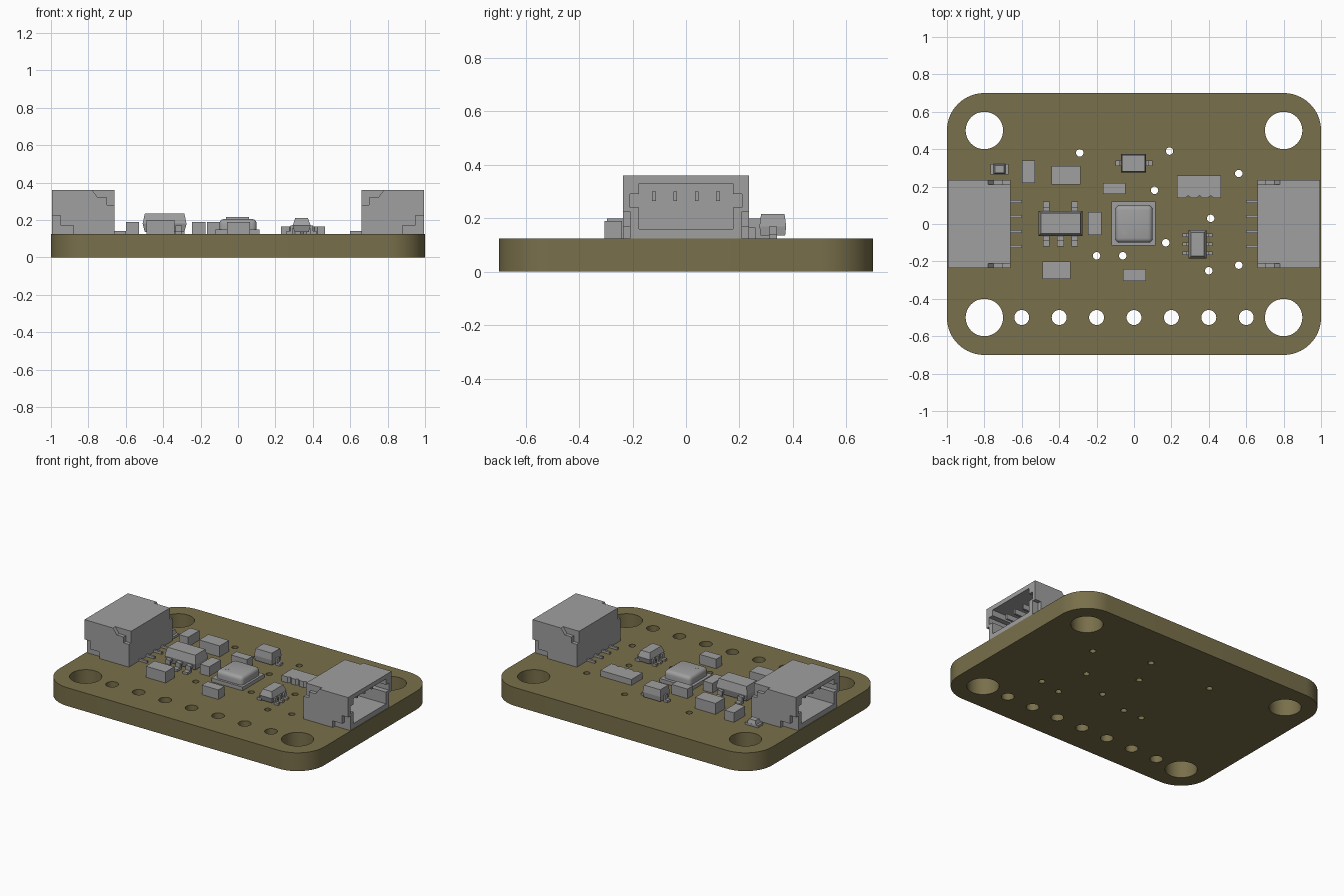
import bpy
import bmesh
from math import cos, sin, pi
from mathutils import Vector

default = bpy.data.objects.get("Cube")
if default:
    bpy.data.objects.remove(default, do_unlink=True)


def material(name, colour):
    mat = bpy.data.materials.new(name)
    mat.use_nodes = True
    mat.diffuse_color = colour
    mat.node_tree.nodes["Principled BSDF"].inputs["Base Color"].default_value = colour
    return mat


olive = material("olive board", (0.19, 0.16, 0.07, 1))
grey = material("component grey", (0.35, 0.35, 0.35, 1))
TOP = 0.125  # upper surface of the board


def finish(bm, name, mat=grey, smooth=False):
    bmesh.ops.recalc_face_normals(bm, faces=bm.faces)
    mesh = bpy.data.meshes.new(name)
    bm.to_mesh(mesh)
    bm.free()
    mesh.materials.append(mat)
    obj = bpy.data.objects.new(name, mesh)
    bpy.context.collection.objects.link(obj)
    if smooth:
        bpy.ops.object.select_all(action="DESELECT")
        obj.select_set(True)
        bpy.context.view_layer.objects.active = obj
        bpy.ops.object.shade_smooth_by_angle()
    return obj


def loft(bm, loops):
    """Skin a stack of equal loops and cap both ends."""
    rings = [[bm.verts.new(p) for p in loop] for loop in loops]
    for low, high in zip(rings, rings[1:]):
        for i in range(len(low)):
            j = (i + 1) % len(low)
            bm.faces.new((low[i], low[j], high[j], high[i]))
    bm.faces.new(rings[0][::-1])
    bm.faces.new(rings[-1])


def prism(bm, outline, axis, start, end):
    """Extrude a flat outline along one axis."""
    def place(point, depth):
        coords = list(point)
        coords.insert("xyz".index(axis), depth)
        return coords
    loft(bm, [[place(p, d) for p in outline] for d in (start, end)])


def box(bm, x, y, z):
    prism(bm, [(x[0], y[0]), (x[1], y[0]), (x[1], y[1]), (x[0], y[1])], "z", *z)


def tapered(bm, x, y, levels):
    """Rectangular body whose sides move in by an inset at each height."""
    loops = []
    for z, inset in levels:
        a, b, c, d = x[0] + inset, x[1] - inset, y[0] + inset, y[1] - inset
        loops.append([(a, c, z), (b, c, z), (b, d, z), (a, d, z)])
    loft(bm, loops)


def gull_leg(bm, axis, centre, width, root, tip):
    """Bent lead running from a package side down to the board."""
    step = (tip - root) / 2
    mid, t = root + step, 0.012 if tip > root else -0.012
    side = [(root, 0.17), (mid, 0.17), (mid, TOP + 0.015), (tip, TOP + 0.015),
            (tip, TOP), (mid - t, TOP), (mid - t, 0.155), (root, 0.155)]
    prism(bm, side, axis, centre - width / 2, centre + width / 2)


# Board with rounded corners, mounting holes, header holes and vias
def circle(cx, cy, r, n):
    return [(cx + r * cos(2 * pi * i / n), cy + r * sin(2 * pi * i / n)) for i in range(n)]


outline = []
for quarter, (sx, sy) in enumerate([(1, 1), (-1, 1), (-1, -1), (1, -1)]):
    for i in range(17):
        a = (quarter + i / 16) * pi / 2
        outline.append((sx * 0.8 + 0.2 * cos(a), sy * 0.5 + 0.2 * sin(a)))
loops = [outline]
loops += [circle(x, y, 0.1, 48) for x in (-0.8, 0.8) for y in (-0.5, 0.5)]
loops += [circle(i * 0.2, -0.5, 0.04, 32) for i in range(-3, 4)]
vias = [(-0.29, 0.38), (0.19, 0.39), (0.56, 0.27), (0.11, 0.18), (0.41, 0.03),
        (0.17, -0.1), (-0.06, -0.17), (-0.2, -0.17), (0.4, -0.25), (0.56, -0.22)]
loops += [circle(x, y, 0.02, 20) for x, y in vias]
bm = bmesh.new()
for loop in loops:
    verts = [bm.verts.new((x, y, 0)) for x, y in loop]
    for i, v in enumerate(verts):
        bm.edges.new((v, verts[i - 1]))
bmesh.ops.triangle_fill(bm, use_beauty=True, use_dissolve=False, edges=bm.edges[:])
extruded = bmesh.ops.extrude_face_region(bm, geom=bm.faces[:])["geom"]
top_verts = [g for g in extruded if isinstance(g, bmesh.types.BMVert)]
bmesh.ops.translate(bm, verts=top_verts, vec=(0, 0, TOP))
finish(bm, "board", olive, smooth=True)

# Side-entry connectors, one at each end
PINS = (-0.12, -0.04, 0.04, 0.12)
ROOF, FRONT, BACK, CAVITY = 0.36, 0.995, 0.66, 0.74
for side, label in ((1, "left"), (-1, "right")):
    bm = bmesh.new()
    box(bm, (BACK, CAVITY), (-0.21, 0.21), (TOP, ROOF))
    box(bm, (CAVITY, FRONT), (-0.21, 0.21), (0.33, ROOF))
    box(bm, (CAVITY, FRONT), (-0.21, 0.21), (TOP, 0.16))
    for s in (-1, 1):
        inner, outer = sorted((s * 0.175, s * 0.21))
        for z in ((0.16, 0.24), (0.29, 0.33)):
            box(bm, (CAVITY, FRONT), (inner, outer), z)
        # Stepped cheek with its upper rear and lower front corners cut away
        cheek = [(BACK, TOP), (0.88, TOP), (0.88, 0.17), (0.95, 0.17), (0.95, 0.225),
                 (FRONT, 0.225), (FRONT, ROOF), (0.78, ROOF), (0.75, 0.32),
                 (0.7, 0.32), (0.7, 0.28), (BACK, 0.28)]
        prism(bm, cheek, "y", s * 0.21, s * 0.235)
    bmesh.ops.scale(bm, vec=(side, 1, 1), verts=bm.verts)
    finish(bm, label + "_connector_housing")

    bm = bmesh.new()
    for y in PINS:
        box(bm, (0.6, BACK), (y - 0.007, y + 0.007), (TOP, 0.14))
        box(bm, (CAVITY, 0.93), (y - 0.007, y + 0.007), (0.265, 0.3))
    bmesh.ops.scale(bm, vec=(side, 1, 1), verts=bm.verts)
    finish(bm, label + "_connector_pins")

# Plain chip parts: x range, y range, top height
chips = {
    "rear_left_capacitor": ((-0.6, -0.53), (0.22, 0.34), 0.19),
    "rear_large_capacitor": ((-0.44, -0.285), (0.21, 0.31), 0.2),
    "rear_small_resistor": ((-0.165, -0.045), (0.16, 0.22), 0.19),
    "middle_capacitor": ((-0.245, -0.175), (-0.06, 0.065), 0.19),
    "front_large_capacitor": ((-0.49, -0.34), (-0.295, -0.2), 0.2),
    "front_small_capacitor": ((-0.06, 0.065), (-0.305, -0.24), 0.19),
}
for name, (x, y, height) in chips.items():
    bm = bmesh.new()
    box(bm, x, y, (TOP, height))
    finish(bm, name)

# Sensor: flat base, rounded metal lid and vent
bm = bmesh.new()
box(bm, (-0.12, 0.115), (-0.115, 0.12), (TOP, 0.15))
finish(bm, "sensor_base")
bm = bmesh.new()
box(bm, (-0.1, 0.1), (-0.1, 0.1), (0.15, 0.205))
rounded = [e for e in bm.edges if max(v.co.z for v in e.verts) > 0.2]
bmesh.ops.bevel(bm, geom=rounded, offset=0.025, segments=4, profile=0.5, affect="EDGES")
finish(bm, "sensor_lid", smooth=True)
bm = bmesh.new()
prism(bm, circle(-0.05, -0.045, 0.014, 20), "z", 0.2, 0.206)
finish(bm, "sensor_vent")

# Voltage regulator with five bent leads
bm = bmesh.new()
tapered(bm, (-0.51, -0.275), (-0.063, 0.07), [(0.135, 0.012), (0.18, 0), (0.235, 0.012)])
for x in (-0.47, -0.393, -0.316):
    gull_leg(bm, "x", x, 0.035, -0.055, -0.12)
for x in (-0.47, -0.316):
    gull_leg(bm, "x", x, 0.035, 0.06, 0.12)
finish(bm, "regulator")

# Transistor pair with six bent leads
bm = bmesh.new()
tapered(bm, (0.292, 0.388), (-0.185, -0.032), [(0.135, 0.01), (0.17, 0), (0.21, 0.014)])
for y in (-0.157, -0.108, -0.06):
    gull_leg(bm, "y", y, 0.02, 0.3, 0.26)
    gull_leg(bm, "y", y, 0.02, 0.38, 0.42)
finish(bm, "transistor_pair")

# Diode with a lead at each end
bm = bmesh.new()
tapered(bm, (-0.07, 0.065), (0.275, 0.375), [(0.135, 0.004), (0.17, 0), (0.215, 0.006)])
gull_leg(bm, "y", 0.325, 0.03, -0.06, -0.1)
gull_leg(bm, "y", 0.325, 0.03, 0.055, 0.1)
finish(bm, "diode")

# Resistor array with notches between its terminals
edge = [(0.23, 0.14)]
for x in (0.29, 0.35, 0.41):
    edge += [(x - 0.015, 0.14), (x, 0.152), (x + 0.015, 0.14)]
edge += [(0.465, 0.14), (0.465, 0.26), (0.23, 0.26)]
bm = bmesh.new()
prism(bm, edge, "z", TOP, 0.165)
finish(bm, "resistor_array")

# Indicator lamp: low terminals under a raised lens
bm = bmesh.new()
box(bm, (-0.768, -0.67), (0.265, 0.322), (TOP, 0.14))
tapered(bm, (-0.752, -0.686), (0.266, 0.321), [(0.14, 0), (0.165, 0.008)])
finish(bm, "indicator_lamp")
